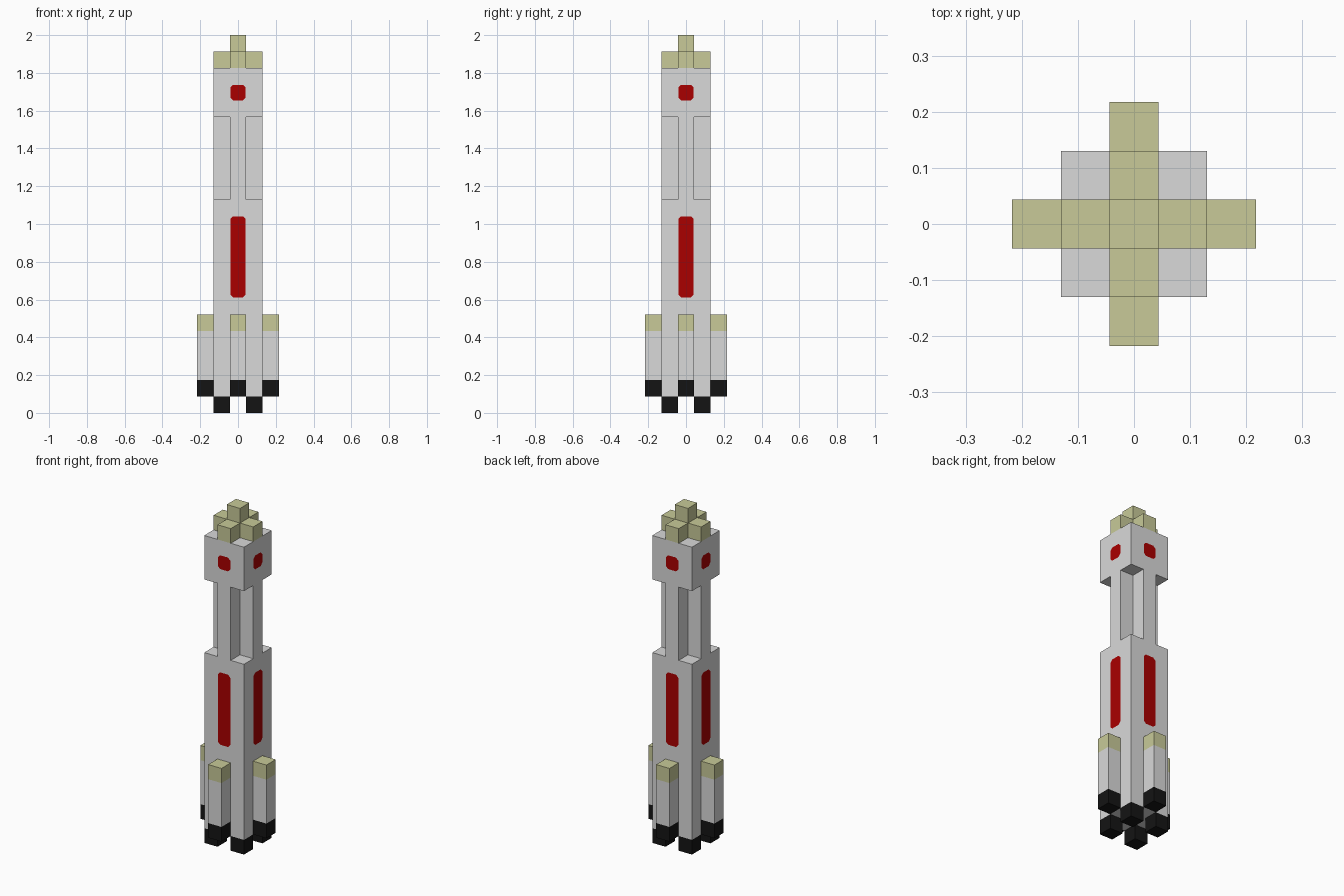
import bpy
import bmesh
from math import pi
from mathutils import Matrix, Vector

if "Cube" in bpy.data.objects:
    bpy.data.objects.remove(bpy.data.objects["Cube"], do_unlink=True)

U = 2 / 23  # one block; the rocket is 23 blocks tall


def material(name, rgb):
    m = bpy.data.materials.new(name)
    m.use_nodes = True
    m.diffuse_color = (*rgb, 1)
    m.node_tree.nodes["Principled BSDF"].inputs["Base Color"].default_value = (*rgb, 1)
    return m


GREY = material("light_grey", (0.695, 0.695, 0.695))
OLIVE = material("pale_olive", (0.58, 0.59, 0.315))
BLACK = material("black", (0.007, 0.007, 0.007))
RED = material("dark_red", (0.4, 0, 0))


def finish(name, bm, mats):
    mesh = bpy.data.meshes.new(name)
    bm.to_mesh(mesh)
    bm.free()
    for m in mats:
        mesh.materials.append(m)
    ob = bpy.data.objects.new(name, mesh)
    bpy.context.collection.objects.link(ob)


def prism(name, outline, levels, mats, centre=(0, 0)):
    """Upright solid in block units, with one material per height band."""
    bm = bmesh.new()
    rings = [[bm.verts.new(((x + centre[0]) * U, (y + centre[1]) * U, z * U))
              for x, y in outline] for z in levels]
    n = len(outline)
    for band, (low, high) in enumerate(zip(rings, rings[1:])):
        for i in range(n):
            j = (i + 1) % n
            bm.faces.new((low[i], low[j], high[j], high[i])).material_index = band
    bm.faces.new(rings[0][::-1])
    bm.faces.new(rings[-1]).material_index = len(mats) - 1
    finish(name, bm, mats)


def square(r):
    return [(-r, -r), (r, -r), (r, r), (-r, r)]


# Plus-shaped outline: one arm's three corners, turned four times
plus = []
for k in range(4):
    turn = Matrix.Rotation(k * pi / 2, 2)
    plus += [tuple(turn @ Vector(p)) for p in ((-0.5, -1.5), (0.5, -1.5), (0.5, -0.5))]

# Central tower
prism("lower_body", square(1.5), (1, 13), [GREY])
prism("waist", plus, (13, 18), [GREY])
prism("head", square(1.5), (18, 21), [GREY])
prism("nose_base", plus, (21, 22), [OLIVE])
prism("nose_tip", square(0.5), (22, 23), [OLIVE])

# Engines under the corners
for x in (-1, 1):
    for y in (-1, 1):
        side = ("front" if y < 0 else "back") + ("_left" if x > 0 else "_right")
        prism(side + "_engine", square(0.5), (0, 1), [BLACK], (x, y))


def panel(name, z0, z1, turn):
    """Painted panel with clipped corners, just proud of one face of the tower."""
    clip, half, y = 0.17, 0.47, -1.505
    shape = []
    for sx, sz, z in ((-1, -1, z0), (1, -1, z0), (1, 1, z1), (-1, 1, z1)):
        pair = [(sx * half, z - sz * clip), (sx * (half - clip), z)]
        shape += pair if sx * sz > 0 else pair[::-1]
    bm = bmesh.new()
    bm.faces.new([bm.verts.new((x * U, y * U, z * U)) for x, z in shape])
    bm.transform(turn)
    finish(name, bm, [RED])


# Booster, stripe and window on every side
for k, side in enumerate(("front", "left", "back", "right")):
    turn = Matrix.Rotation(k * pi / 2, 4, "Z")
    spot = turn @ Vector((0, -2, 0))
    prism(side + "_booster", square(0.5), (1, 2, 5, 6), [BLACK, GREY, OLIVE], spot[:2])
    panel(side + "_stripe", 7.03, 11.97, turn)
    panel(side + "_window", 19.03, 19.97, turn)
